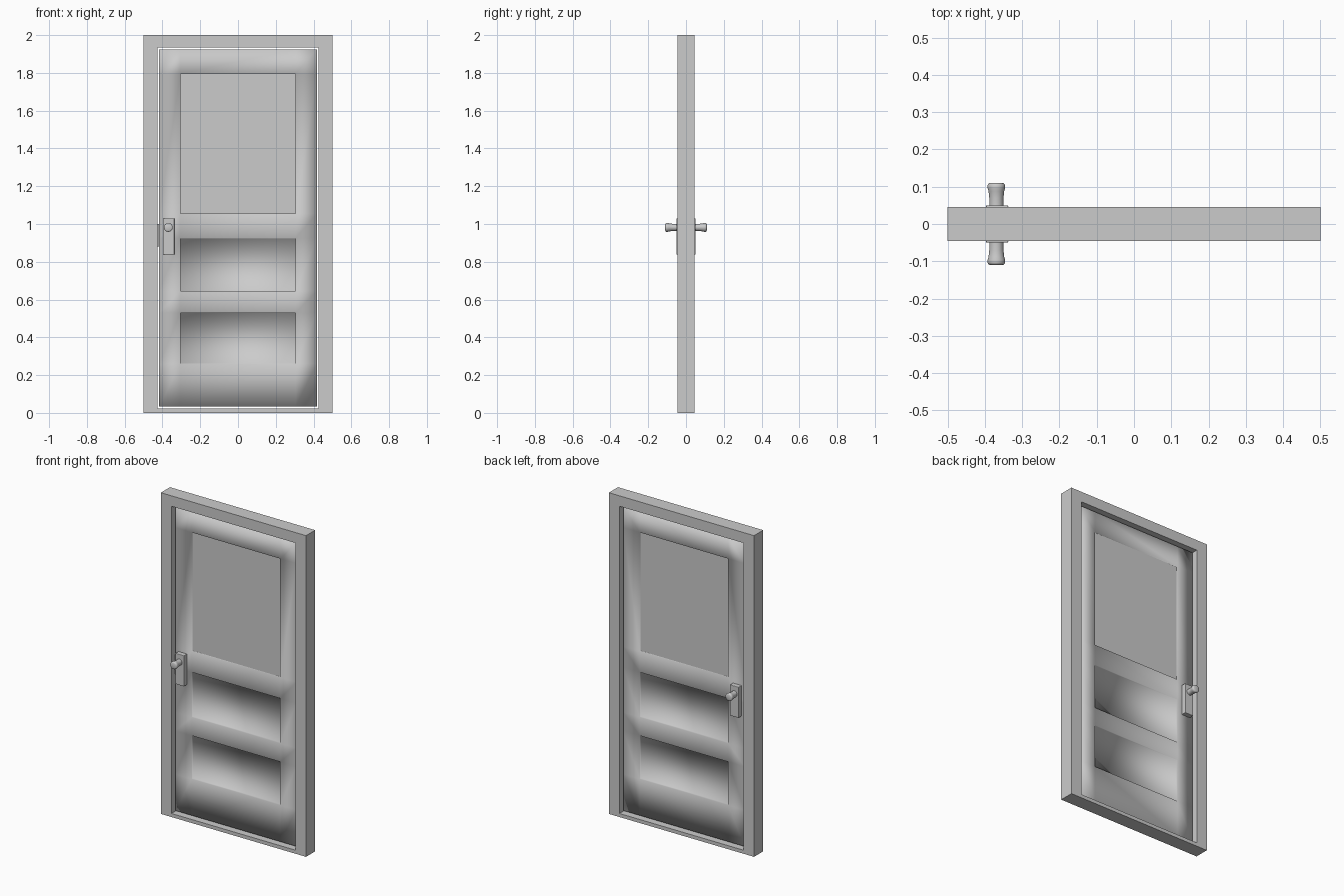
import bpy, bmesh, math

cube = bpy.data.objects.get("Cube")
if cube:
    bpy.data.objects.remove(cube, do_unlink=True)

grey = bpy.data.materials.new("plain grey")
grey.use_nodes = True
grey.diffuse_color = (0.6, 0.6, 0.6, 1)
grey.node_tree.nodes["Principled BSDF"].inputs["Base Color"].default_value = (0.6, 0.6, 0.6, 1)


def finish(name, bm, smooth=False):
    bmesh.ops.recalc_face_normals(bm, faces=bm.faces)
    mesh = bpy.data.meshes.new(name)
    bm.to_mesh(mesh)
    bm.free()
    mesh.materials.append(grey)
    for p in mesh.polygons:
        p.use_smooth = smooth
    obj = bpy.data.objects.new(name, mesh)
    bpy.context.collection.objects.link(obj)
    return obj


def box(name, x, y, z, bevel=0):
    bm = bmesh.new()
    bmesh.ops.create_cube(bm, size=1)
    for v in bm.verts:
        for i, (lo, hi) in enumerate((x, y, z)):
            v.co[i] = hi if v.co[i] > 0 else lo
    obj = finish(name, bm)
    if bevel:
        mod = obj.modifiers.new("soft edge", "BEVEL")
        mod.width = bevel
        mod.segments = 2
    return obj


def grid_slab(name, xs, zs, depth, holes=(), panels=(), inset=0, sink=0, smooth=False):
    """Grid-cut slab, with cells opened through or sunk on both faces."""
    bm = bmesh.new()
    faces = {}
    verts = {(i, k): bm.verts.new((x, -depth, z))
             for i, x in enumerate(xs) for k, z in enumerate(zs)}
    for i in range(len(xs) - 1):
        for k in range(len(zs) - 1):
            if (i, k) not in holes:
                faces[i, k] = bm.faces.new([verts[c] for c in
                                            ((i, k), (i + 1, k), (i + 1, k + 1), (i, k + 1))])
    sunk = [faces[c].calc_center_median() for c in panels]
    ext = bmesh.ops.extrude_face_region(bm, geom=list(faces.values()), use_keep_orig=True)
    for g in ext["geom"]:
        if isinstance(g, bmesh.types.BMVert):
            g.co.y = depth
    for v in [v for v in bm.verts if not v.link_faces]:
        bm.verts.remove(v)
    bmesh.ops.recalc_face_normals(bm, faces=bm.faces)
    picked = [f for f in bm.faces if abs(f.normal.y) > 0.9 and any(
        abs(f.calc_center_median().x - c.x) + abs(f.calc_center_median().z - c.z) < 0.001
        for c in sunk)]
    if picked:
        bmesh.ops.inset_individual(bm, faces=picked, thickness=inset, depth=-sink)
    return finish(name, bm, smooth)


# Surrounding frame with its opening
grid_slab("door_frame", (-0.5, -0.427, 0.427, 0.5), (0, 0.022, 1.935, 2), 0.045,
          holes=[(1, 1)])

# Door leaf: softly shaded, one window opening and two sunk panels
grid_slab("door_leaf", (-0.417, -0.305, 0.305, 0.417),
          (0.033, 0.26, 0.53, 0.645, 0.925, 1.055, 1.795, 1.925), 0.02,
          holes=[(1, 5)], panels=[(1, 1), (1, 3)], inset=0.002, sink=0.01, smooth=True)
box("upper_pane", (-0.306, 0.306), (-0.012, 0.012), (1.054, 1.796))

# Latch bridging the gap
box("latch_plate", (-0.426, -0.41), (-0.012, 0.012), (0.88, 1.0))

# Handle plate and turned knob on each side
profile = [(0, 0.022), (0.03, 0.020), (0.045, 0.019), (0.07, 0.019), (0.088, 0.021),
           (0.096, 0.0235), (0.104, 0.0235), (0.108, 0.021), (0.11, 0.017)]
for label, s in (("front", -1), ("back", 1)):
    box(label + "_handle_plate", (-0.397, -0.337),
        sorted((s * 0.018, s * 0.05)), (0.838, 1.03), bevel=0.003)
    bm = bmesh.new()
    n = 24
    rings = [[bm.verts.new((-0.369 + r * math.cos(a), s * y, 0.982 + r * math.sin(a)))
              for a in (math.tau * j / n for j in range(n))] for y, r in profile[1:]]
    for a, b in zip(rings, rings[1:]):
        for j in range(n):
            bm.faces.new((a[j], a[(j + 1) % n], b[(j + 1) % n], b[j]))
    bm.faces.new(rings[0])
    bm.faces.new(rings[-1])
    knob = finish(label + "_knob", bm, True)
    bpy.ops.object.select_all(action="DESELECT")
    knob.select_set(True)
    bpy.context.view_layer.objects.active = knob
    bpy.ops.object.shade_smooth_by_angle(angle=math.radians(50))
